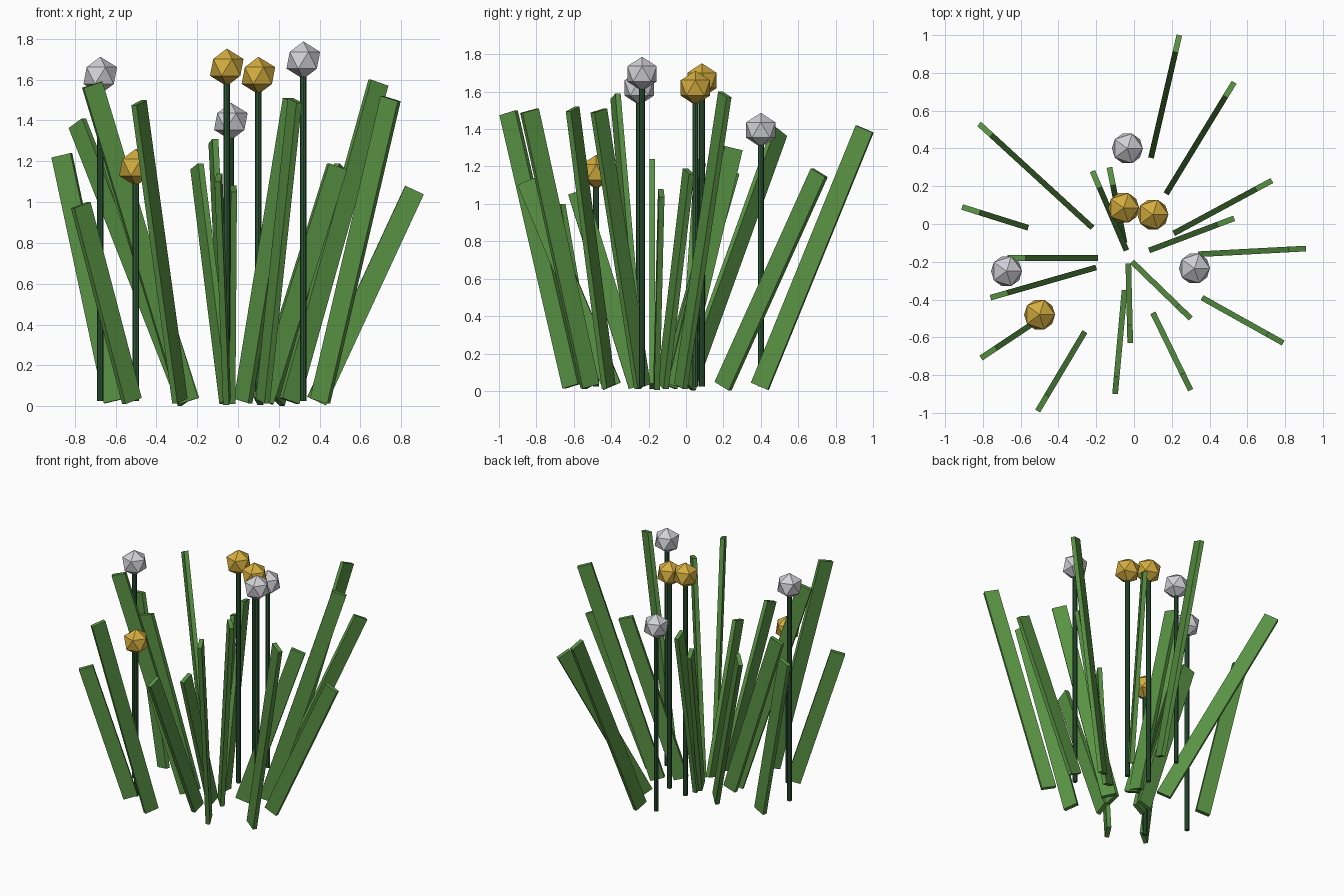
import bpy, bmesh
from math import atan2, sin, cos, hypot
from mathutils import Matrix, Vector

cube = bpy.data.objects.get("Cube")
if cube:
    bpy.data.objects.remove(cube, do_unlink=True)

GROUND = 0.025          # height of the root centres
WIDTH, THICK = 0.1, 0.03
BLOOM_R, STEM_R = 0.092, 0.016


def material(name, rgb):
    mat = bpy.data.materials.new(name)
    mat.use_nodes = True
    mat.diffuse_color = (*rgb, 1)
    bsdf = next(n for n in mat.node_tree.nodes if n.type == 'BSDF_PRINCIPLED')
    bsdf.inputs["Base Color"].default_value = (*rgb, 1)
    return mat


leaf_green = material("leaf green", (0.10, 0.29, 0.058))
stem_green = material("dark stem green", (0.026, 0.095, 0.036))
gold = material("gold", (0.66, 0.42, 0.05))
white = material("pale grey white", (0.64, 0.64, 0.68))


def add_object(name, bm, mat):
    mesh = bpy.data.meshes.new(name)
    bmesh.ops.recalc_face_normals(bm, faces=bm.faces)
    bm.to_mesh(mesh)
    bm.free()
    mesh.materials.append(mat)
    obj = bpy.data.objects.new(name, mesh)
    bpy.context.collection.objects.link(obj)
    return obj


def blade(name, x0, y0, x1, y1, top):
    """Flat grass blade leaning from its inner root edge to its outer tip edge."""
    reach = hypot(x1 - x0, y1 - y0)
    heading = atan2(y1 - y0, x1 - x0)
    lean = 0.3
    for _ in range(20):
        run = reach - WIDTH * cos(lean)
        rise = top - GROUND - WIDTH / 2 * sin(lean)
        lean = atan2(run, rise)
    length = hypot(run, rise)
    inset = WIDTH / 2 * cos(lean)
    root = Vector((x0 + inset * cos(heading), y0 + inset * sin(heading), GROUND))
    place = (Matrix.Translation(root) @ Matrix.Rotation(heading, 4, 'Z')
             @ Matrix.Rotation(lean, 4, 'Y')
             @ Matrix.Translation((0, 0, length / 2))
             @ Matrix.Diagonal((WIDTH, THICK, length, 1)))
    bm = bmesh.new()
    bmesh.ops.create_cube(bm, size=1, matrix=place)
    add_object(name, bm, leaf_green)


def flower(name, x, y, z, mat):
    """Upright stem with a faceted ball bloom."""
    bm = bmesh.new()
    bmesh.ops.create_cone(bm, cap_ends=True, segments=8, radius1=STEM_R, radius2=STEM_R,
                          depth=z - GROUND,
                          matrix=Matrix.Translation((x, y, (z + GROUND) / 2)))
    add_object(name + "_stem", bm, stem_green)
    bm = bmesh.new()
    bmesh.ops.create_icosphere(bm, subdivisions=1, radius=BLOOM_R,
                               matrix=Matrix.Translation((x, y, z)))
    add_object(name + "_bloom", bm, mat)


# Grass blades: inner root x, y, outer tip x, y, top height
blades = [
    (0.09, 0.35, 0.24, 1.0, 1.42),
    (0.17, 0.16, 0.53, 0.75, 1.19),
    (-0.22, -0.02, -0.82, 0.53, 1.41),
    (0.21, -0.05, 0.73, 0.23, 1.6),
    (0.08, -0.14, 0.53, 0.03, 1.19),
    (0.34, -0.16, 0.91, -0.13, 1.08),
    (-0.01, -0.2, 0.3, -0.5, 1.51),
    (0.36, -0.39, 0.79, -0.63, 1.52),
    (0.1, -0.47, 0.3, -0.88, 1.51),
    (-0.26, -0.57, -0.51, -0.99, 1.5),
    (-0.05, -0.35, -0.1, -0.9, 1.14),
    (-0.03, -0.21, -0.02, -0.63, 1.08),
    (-0.19, -0.18, -0.67, -0.18, 1.24),
    (-0.2, -0.23, -0.76, -0.39, 1.59),
    (-0.56, -0.02, -0.91, 0.09, 1.24),
    (-0.48, -0.49, -0.81, -0.71, 1.0),
    (-0.04, -0.14, -0.22, 0.28, 1.19),
    (-0.05, -0.1, -0.13, 0.3, 1.31),
]
for i, spec in enumerate(blades, 1):
    blade(f"grass_blade_{i}", *spec)

# Flowers: x, y, bloom centre height
for i, spot in enumerate([(-0.675, -0.25, 1.62), (0.32, -0.235, 1.695), (-0.035, 0.4, 1.395)], 1):
    flower(f"white_flower_{i}", *spot, white)
for i, spot in enumerate([(-0.5, -0.48, 1.17), (-0.055, 0.085, 1.66), (0.1, 0.05, 1.62)], 1):
    flower(f"gold_flower_{i}", *spot, gold)
